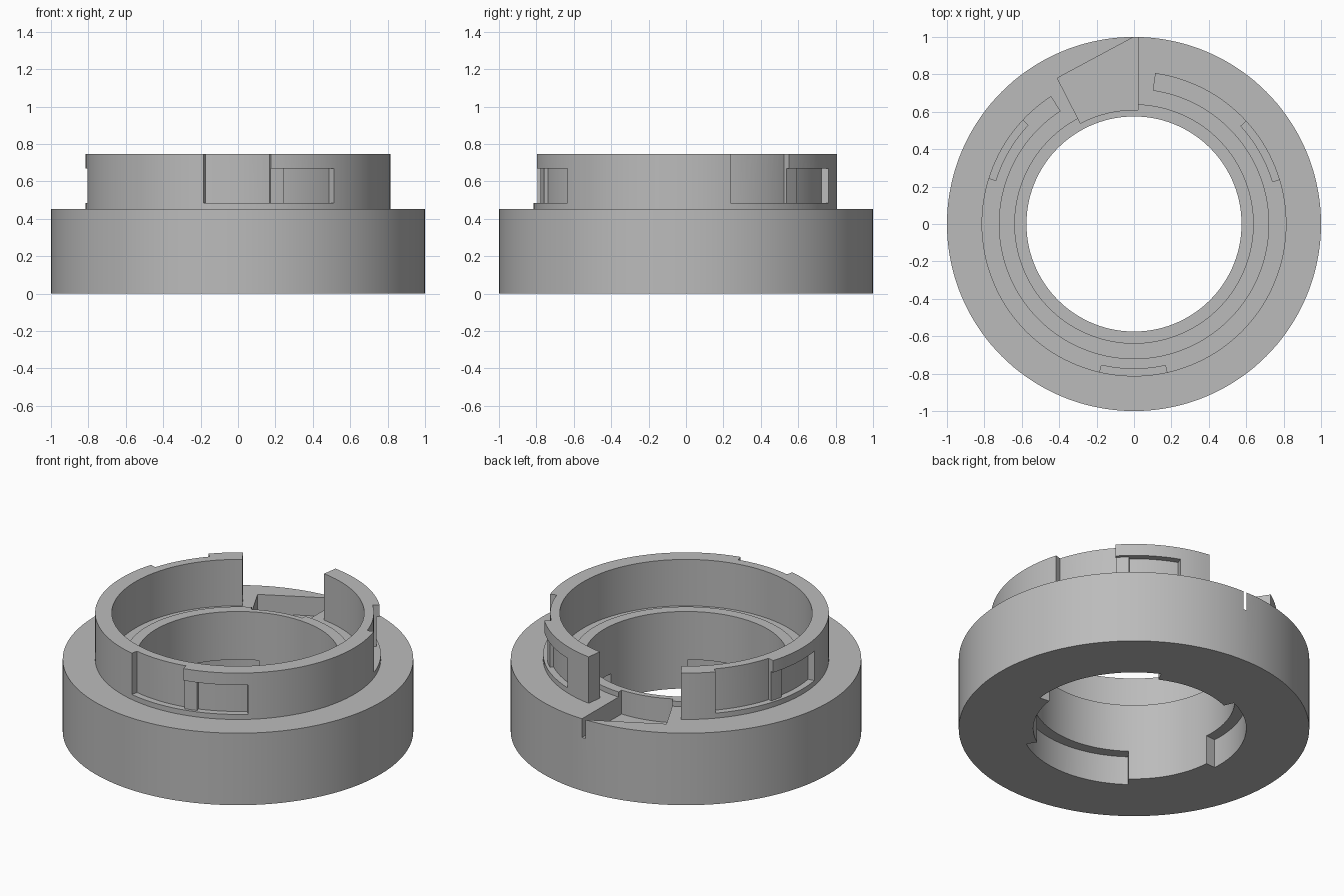
import bpy, bmesh
from math import radians, cos, sin

cube = bpy.data.objects.get("Cube")
if cube:
    bpy.data.objects.remove(cube)

grey = bpy.data.materials.new("mid_grey")
grey.use_nodes = True
COLOUR = (0.5, 0.5, 0.5, 1)
grey.diffuse_color = COLOUR
grey.node_tree.nodes["Principled BSDF"].inputs["Base Color"].default_value = COLOUR


def finish(name, bm):
    bmesh.ops.recalc_face_normals(bm, faces=bm.faces)
    mesh = bpy.data.meshes.new(name)
    bm.to_mesh(mesh)
    bm.free()
    mesh.materials.append(grey)
    ob = bpy.data.objects.new(name, mesh)
    bpy.context.collection.objects.link(ob)
    return ob


def lathe(name, profile, a0=0, a1=360, step=2.5):
    """Sweep a closed (radius, z) profile from angle a0 to a1 in degrees."""
    bm = bmesh.new()
    full = a1 - a0 == 360
    n = max(2, round((a1 - a0) / step))
    rings = []
    for i in range(n if full else n + 1):
        a = radians(a0 + (a1 - a0) * i / n)
        rings.append([bm.verts.new((r * cos(a), r * sin(a), z)) for r, z in profile])
    pairs = list(zip(rings, rings[1:]))
    if full:
        pairs.append((rings[-1], rings[0]))
    else:
        bm.faces.new(rings[0])
        bm.faces.new(rings[-1])
    m = len(profile)
    for p, q in pairs:
        for j in range(m):
            k = (j + 1) % m
            bm.faces.new((p[j], p[k], q[k], q[j]))
    return finish(name, bm)


def block(r0, r1, z0, z1):
    return [(r0, z0), (r1, z0), (r1, z1), (r0, z1)]


def prism(name, outline, z0, z1):
    bm = bmesh.new()
    face = bm.faces.new([bm.verts.new((x, y, z0)) for x, y in outline])
    top = bmesh.ops.extrude_face_region(bm, geom=[face])["geom"]
    bmesh.ops.translate(bm, vec=(0, 0, z1 - z0),
                        verts=[v for v in top if isinstance(v, bmesh.types.BMVert)])
    return finish(name, bm)


def activate(ob):
    bpy.ops.object.select_all(action='DESELECT')
    ob.select_set(True)
    bpy.context.view_layer.objects.active = ob


def cut(ob, cutter):
    mod = ob.modifiers.new("cut", 'BOOLEAN')
    mod.operation = 'DIFFERENCE'
    mod.solver = 'EXACT'
    mod.object = cutter
    activate(ob)
    bpy.ops.object.modifier_apply(modifier=mod.name)
    bpy.data.objects.remove(cutter)


DECK, SILL, LIP, TOP = 0.453, 0.485, 0.67, 0.745

# Base ring with a raised rim around the bore
base = lathe("base_ring", [(0.575, 0), (1, 0), (1, DECK), (0.64, DECK),
                           (0.64, SILL), (0.575, SILL)])

# Three notches in the underside of the bore
for a in (-7, 113, 233):
    cut(base, lathe("notch_cutter", block(0.5, 0.64, -0.1, 0.182), a, a + 71))

# Wedge-shaped pocket at the back, just breaking through the outer wall
arc = [(0.61 * cos(radians(a)), 0.61 * sin(radians(a))) for a in range(118, 87, -3)]
cut(base, prism("pocket_cutter", arc + [(0.025, 1.02), (0, 1.0), (-0.41, 0.78)], 0.335, 0.6))

# Open collar standing on the base
collar = lathe("collar", block(0.72, 0.815, 0.43, TOP), 123, 442)

# Three bayonet tracks: open entry, covered channel and a low detent
for i, a in enumerate((30, 150, 270)):
    cut(collar, lathe("entry_cutter", block(0.775, 0.9, SILL, 0.9), a - 13, a + 12.5))
    cut(collar, lathe("channel_cutter", block(0.775, 0.9, SILL, LIP), a + 10, a + 39))
    detent = lathe(f"detent_{i + 1}", block(0.77, 0.797, SILL - 0.005, LIP + 0.005),
                   a + 12.5, a + 18)

for ob in bpy.context.collection.objects:
    if ob.type == 'MESH':
        activate(ob)
        bpy.ops.object.shade_smooth_by_angle(angle=radians(30))
